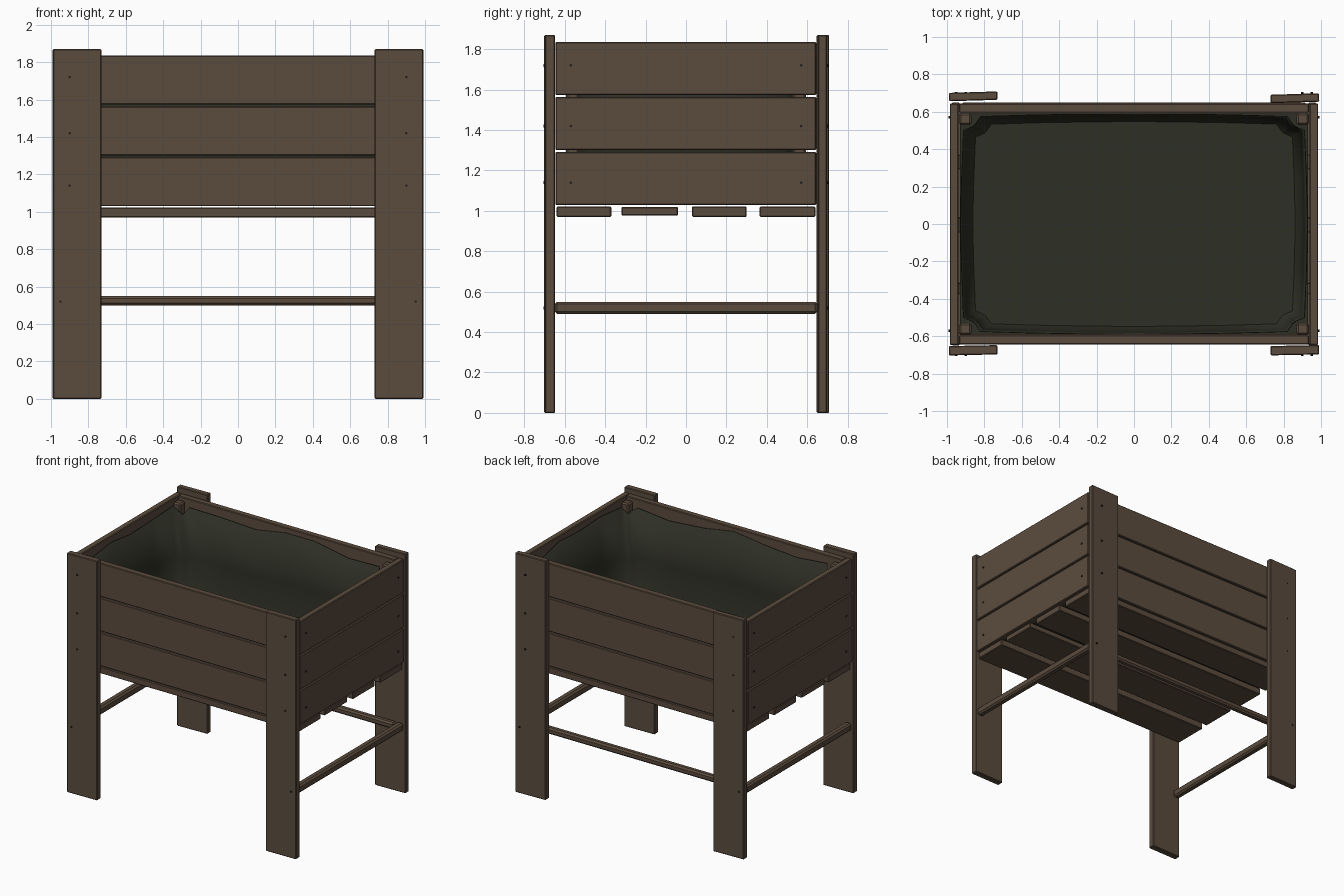
import bpy, bmesh, math
from mathutils import Matrix

if "Cube" in bpy.data.objects:
    bpy.data.objects.remove(bpy.data.objects["Cube"])


def material(name, rgb):
    m = bpy.data.materials.new(name)
    m.diffuse_color = (*rgb, 1)
    m.use_nodes = True
    m.node_tree.nodes["Principled BSDF"].inputs["Base Color"].default_value = m.diffuse_color
    return m


WOOD = material("brown wood", (0.105, 0.072, 0.048))
LINER = material("dark green liner", (0.027, 0.028, 0.018))
SCREW = material("dark screw", (0.02, 0.015, 0.012))


def finish(name, bm, mat):
    bmesh.ops.recalc_face_normals(bm, faces=bm.faces)
    me = bpy.data.meshes.new(name)
    bm.to_mesh(me)
    bm.free()
    me.materials.append(mat)
    ob = bpy.data.objects.new(name, me)
    bpy.context.collection.objects.link(ob)
    return ob


def plank(name, x, y, z, bevel=0.005, yaw=0.0):
    """Box spanning the given (min, max) ranges with eased edges."""
    bm = bmesh.new()
    bmesh.ops.create_cube(bm, size=1)
    bmesh.ops.scale(bm, vec=(x[1] - x[0], y[1] - y[0], z[1] - z[0]), verts=bm.verts)
    ob = finish(name, bm, WOOD)
    ob.location = (sum(x) / 2, sum(y) / 2, sum(z) / 2)
    ob.rotation_euler.z = yaw
    mod = ob.modifiers.new("eased edges", "BEVEL")
    mod.width = bevel
    mod.segments = 1
    return ob


# Flat board legs, the back pair slightly turned
for sx in (-1, 1):
    xr = (0.73, 0.99) if sx > 0 else (-0.99, -0.73)
    plank("front_leg", xr, (-0.70, -0.65), (0, 1.87), yaw=0.02)
    yr = (0.65, 0.695) if sx > 0 else (0.66, 0.705)
    plank("back_leg", xr, yr, (0, 1.87), yaw=0.03)

# Three rows of wall boards on all four sides
for z in ((1.03, 1.292), (1.302, 1.563), (1.573, 1.835)):
    for s in (-1, 1):
        a, b = sorted((s * 0.595, s * 0.645))
        plank("long_wall_board", (-0.936, 0.936), (a, b), z)
        a, b = sorted((s * 0.938, s * 0.985))
        plank("end_wall_board", (a, b), (-0.647, 0.643), z)

# Floor slats
for y, z in (((-0.64, -0.37), (0.97, 1.022)), ((-0.32, -0.04), (0.976, 1.02)),
             ((0.03, 0.30), (0.97, 1.022)), ((0.365, 0.64), (0.97, 1.022))):
    plank("floor_slat", (-0.975, 0.975), y, z)

# Lower rails: one on each end and one along the back
for s in (-1, 1):
    a, b = sorted((s * 0.925, s * 0.98))
    plank("end_rail", (a, b), (-0.65, 0.65), (0.49, 0.55), 0.012)
plank("back_rail", (-0.925, 0.925), (0.60, 0.65), (0.50, 0.55), 0.012)

# Inner corner posts
for sx in (-1, 1):
    for sy in (-1, 1):
        x = sorted((sx * 0.87, sx * 0.935))
        y = sorted((sy * 0.53, sy * 0.594))
        plank("corner_post", x, y, (1.03, 1.81), 0.01)

# Liner: floor and walls that step around the posts, with a sagging top edge
corner = [(0.928, 0.0), (0.922, 0.25), (0.912, 0.5), (0.862, 0.522),
          (0.85, 0.532), (0.82, 0.575), (0.55, 0.583), (0.25, 0.588)]
quarter = corner + [(0.0, 0.59)]
loop = quarter[:-1]
loop += [(-x, y) for x, y in reversed(quarter)][:-1]
loop += [(-x, -y) for x, y in quarter][:-1]
loop += [(x, -y) for x, y in reversed(quarter)][:-1]
bm = bmesh.new()
rings = []
for level, inset in ((0, 0.93), (0.06, 0.965), (0.5, 0.985), (1, 1.0)):
    ring = []
    for i, (x, y) in enumerate(loop):
        top = 1.77 + 0.025 * math.sin(i * 1.9) + 0.015 * math.cos(i * 0.8)
        ring.append(bm.verts.new((x * inset, y * inset, 1.04 + level * (top - 1.04))))
    rings.append(ring)
n = len(loop)
for lo, hi in zip(rings, rings[1:]):
    for i in range(n):
        bm.faces.new((lo[i], lo[(i + 1) % n], hi[(i + 1) % n], hi[i])).smooth = True
bm.faces.new(rings[0])
liner = finish("liner", bm, LINER)
mod = liner.modifiers.new("thickness", "SOLIDIFY")
mod.thickness = 0.004
mod.offset = 0

# Underside sheet of the liner, showing between the slats
bm = bmesh.new()
bmesh.ops.create_grid(bm, x_segments=1, y_segments=1, size=1,
                      matrix=Matrix.Translation((0, 0, 1.034)) @ Matrix.Diagonal((0.93, 0.59, 1, 1)))
finish("liner_underside", bm, LINER)


# Screw heads on the legs and the end boards
def screw(x, y, z, axis):
    bm = bmesh.new()
    turn = Matrix.Rotation(math.pi / 2, 4, axis)
    bmesh.ops.create_cone(bm, cap_ends=True, segments=8, radius1=0.007, radius2=0.007,
                          depth=0.012, matrix=Matrix.Translation((x, y, z)) @ turn)
    finish("screw", bm, SCREW)


for sx in (-1, 1):
    for z in (1.14, 1.42, 1.72):
        for sy in (-1, 1):
            screw(sx * 0.90, sy * 0.70, z, "X")
            screw(sx * 0.985, sy * 0.57, z, "Y")
    for sy in (-1, 1):
        screw(sx * 0.95, sy * 0.70, 0.52, "X")
